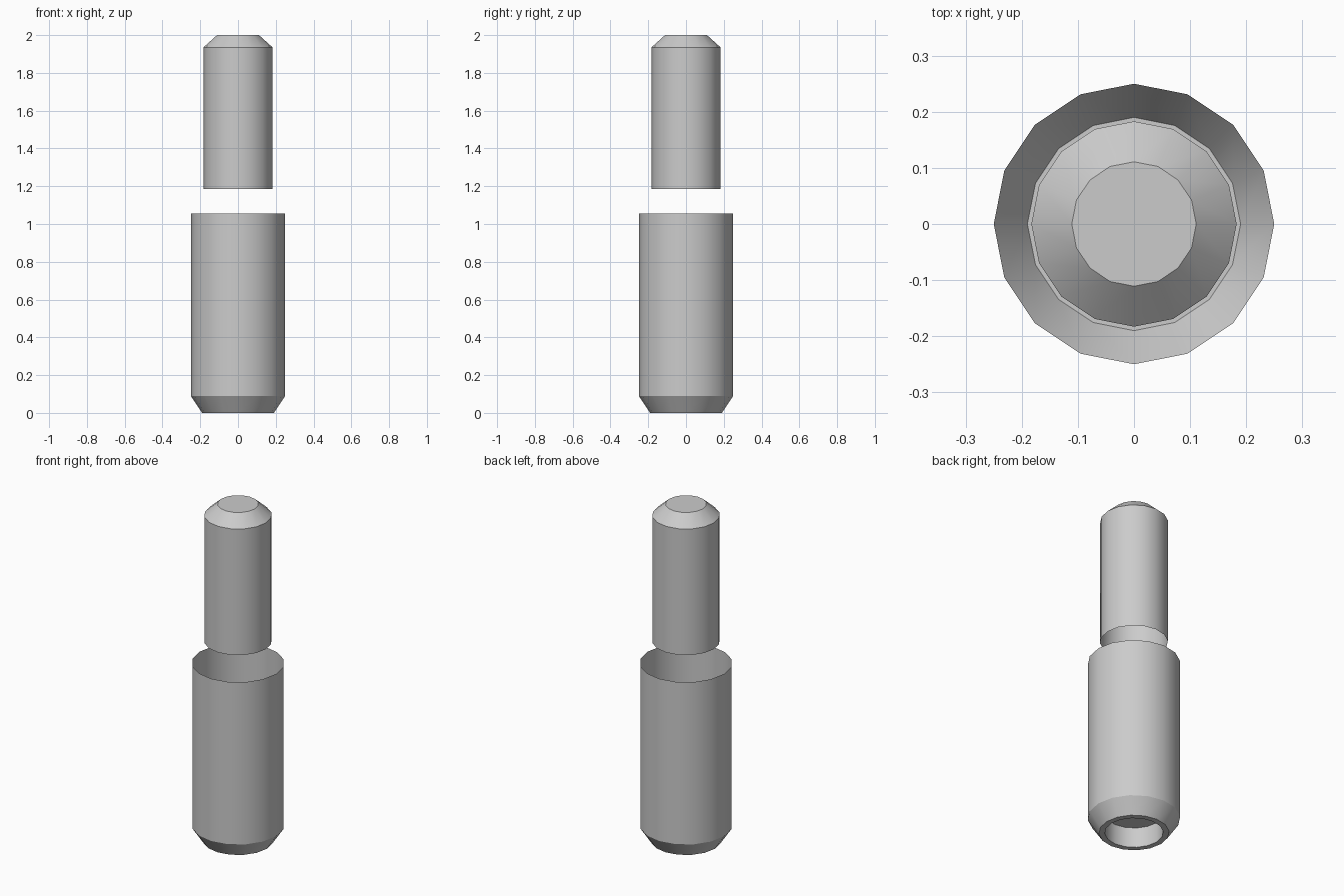
import bpy
import bmesh
from math import cos, sin, pi, radians

if "Cube" in bpy.data.objects:
    bpy.data.objects.remove(bpy.data.objects["Cube"])

SIDES = 16


def lathe(name, profile, cap_end=True):
    """Spin an (r, z) profile around z, optionally capping its last ring."""
    bm = bmesh.new()
    rings = [[bm.verts.new((r * cos(2 * pi * i / SIDES), r * sin(2 * pi * i / SIDES), z))
              for i in range(SIDES)] for r, z in profile]
    for a, b in zip(rings, rings[1:]):
        for i in range(SIDES):
            j = (i + 1) % SIDES
            bm.faces.new((a[i], a[j], b[j], b[i]))
    if cap_end:
        bm.faces.new(rings[-1])
    mesh = bpy.data.meshes.new(name)
    bm.to_mesh(mesh)
    bm.free()
    obj = bpy.data.objects.new(name, mesh)
    bpy.context.collection.objects.link(obj)
    bpy.ops.object.select_all(action='DESELECT')
    obj.select_set(True)
    bpy.context.view_layer.objects.active = obj
    bpy.ops.object.shade_smooth_by_angle(angle=radians(30))
    return obj


# Lower sleeve: open top, chamfered base, recessed socket underneath
sleeve = lathe("lower_sleeve", [(0.158, 0.12), (0.158, 0), (0.19, 0), (0.25, 0.09), (0.25, 1.055)],
               cap_end=False)
# Socket end disc
bm = bmesh.new()
bm.from_mesh(sleeve.data)
bm.verts.ensure_lookup_table()
bm.faces.new(list(reversed(bm.verts[:SIDES])))
bm.to_mesh(sleeve.data)
bm.free()

# Upper plunger: open bottom, bevelled flat top
lathe("upper_plunger", [(0.183, 1.185), (0.183, 1.935), (0.111, 2.0)])
